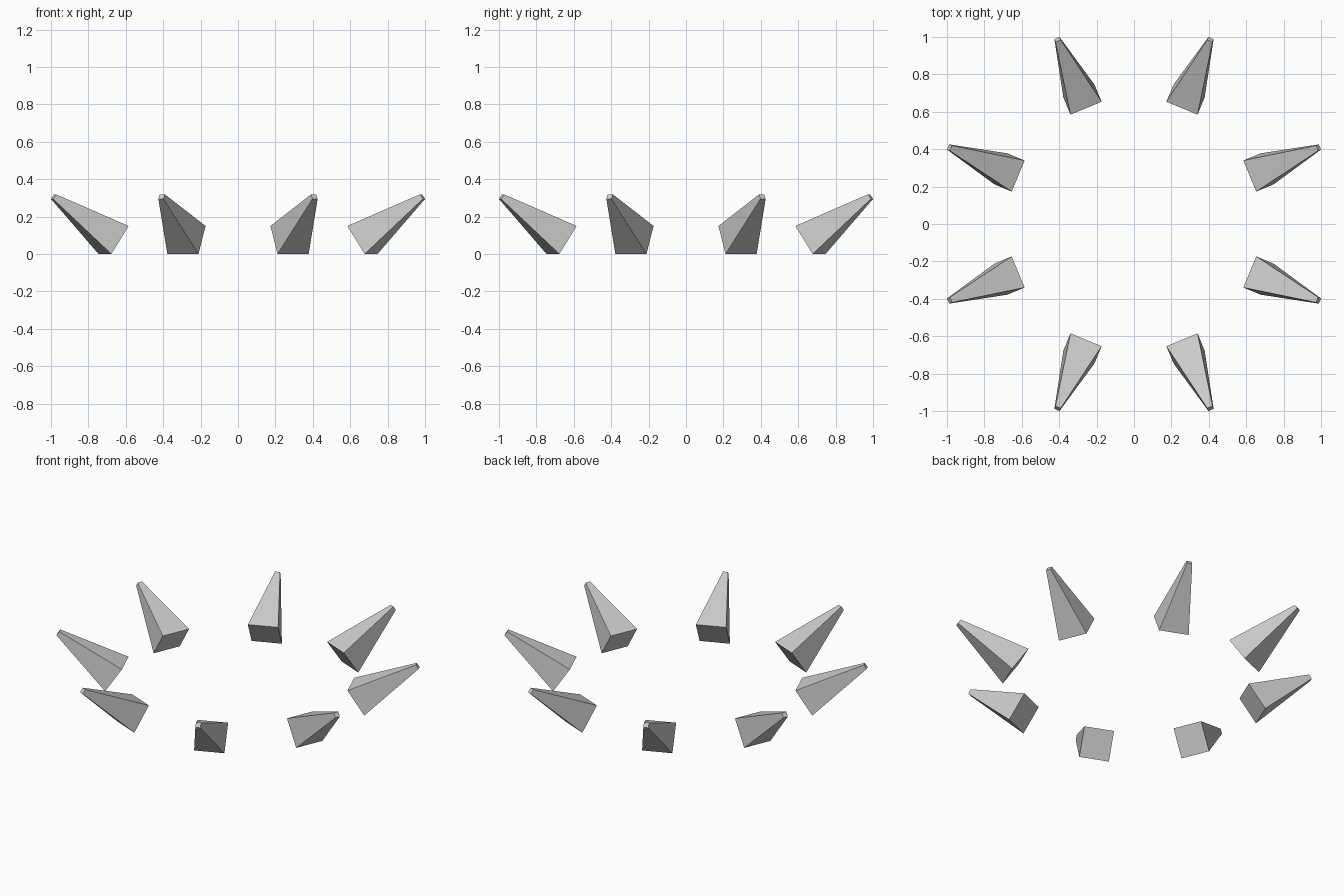
import bpy, bmesh
from math import radians, sqrt
from mathutils import Matrix

if "Cube" in bpy.data.objects:
    bpy.data.objects.remove(bpy.data.objects["Cube"])

COUNT = 8
BASE, TIP, LENGTH = 0.18, 0.03, 0.418   # square side lengths and spike length
RADIUS, HEIGHT = 0.72, 0.075            # centre of each spike's base
LIFT = radians(33.7)                    # upward tilt of the spike axis

# One tapered square spike, base centre at the origin, leaning outward along +x
bm = bmesh.new()
bmesh.ops.create_cone(bm, cap_ends=True, segments=4, depth=LENGTH,
                      radius1=BASE / sqrt(2), radius2=TIP / sqrt(2))
bm.transform(Matrix.Rotation(radians(90) - LIFT, 4, 'Y')
             @ Matrix.Translation((0, 0, LENGTH / 2))
             @ Matrix.Rotation(radians(45), 4, 'Z'))
mesh = bpy.data.meshes.new("spike")
bm.to_mesh(mesh)
bm.free()

# Ring of spikes
for i in range(COUNT):
    spike = bpy.data.objects.new(f"spike_{i + 1}", mesh)
    spike.matrix_world = (Matrix.Rotation(radians(22.5 + 360 / COUNT * i), 4, 'Z')
                          @ Matrix.Translation((RADIUS, 0, HEIGHT)))
    bpy.context.collection.objects.link(spike)
